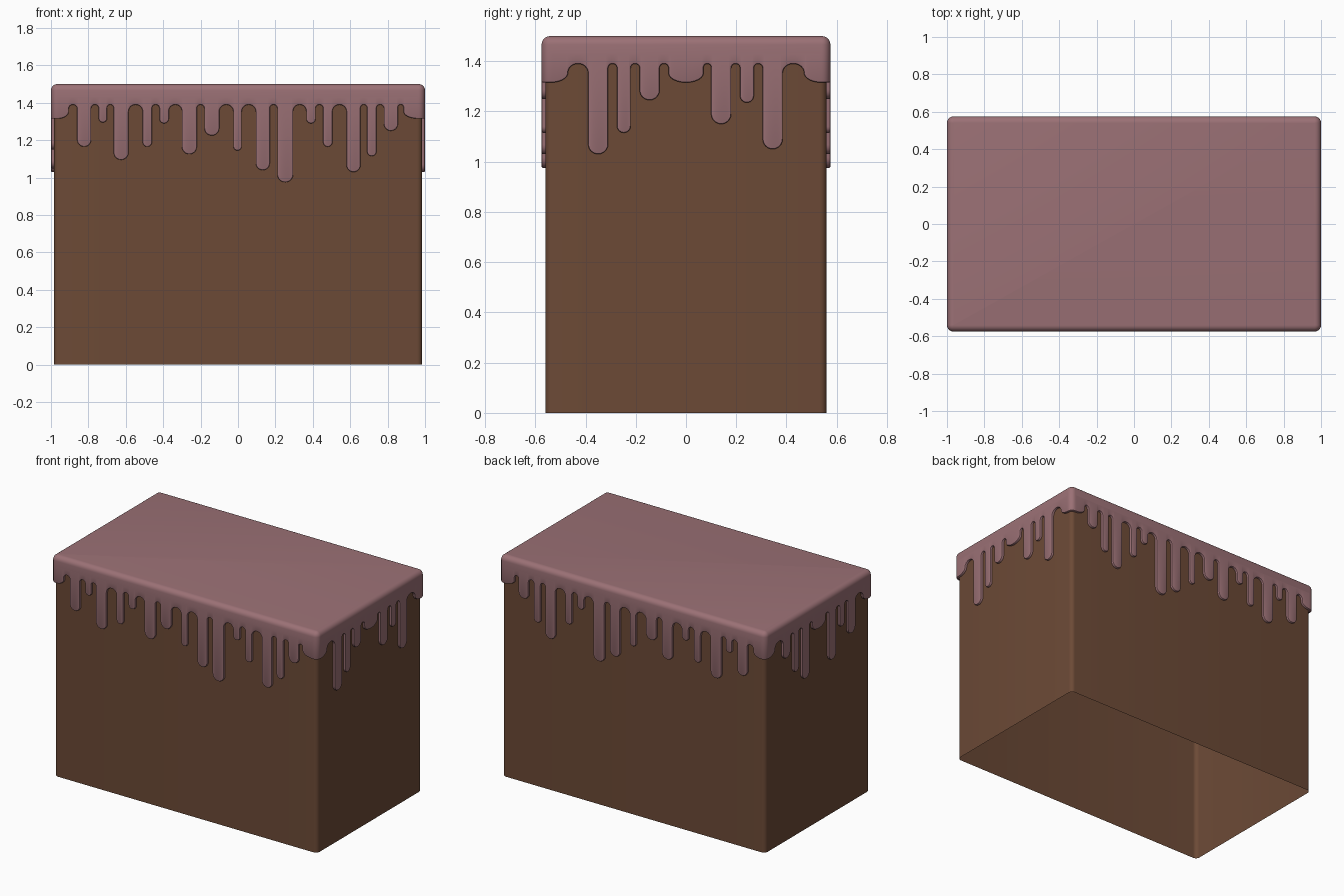
import bpy, bmesh
from math import sin, cos, pi, hypot
from mathutils import Vector

if "Cube" in bpy.data.objects:
    bpy.data.objects.remove(bpy.data.objects["Cube"])

HX, HY, R = 1.0, 0.575, 0.035      # icing half sizes and corner radius
TOP, SEAM, ARCH, LOBE = 1.5, 1.43, 1.39, 1.315
CORNER_STEPS = 6


def material(name, color):
    m = bpy.data.materials.new(name)
    m.diffuse_color = (*color, 1)
    m.use_nodes = True
    m.node_tree.nodes["Principled BSDF"].inputs["Base Color"].default_value = m.diffuse_color
    return m


def finish(bm, name, mat):
    bmesh.ops.remove_doubles(bm, verts=bm.verts, dist=1e-5)
    mesh = bpy.data.meshes.new(name)
    bm.to_mesh(mesh)
    bm.free()
    ob = bpy.data.objects.new(name, mesh)
    bpy.context.collection.objects.link(ob)
    mesh.materials.append(mat)
    bpy.ops.object.select_all(action='DESELECT')
    ob.select_set(True)
    bpy.context.view_layer.objects.active = ob
    bpy.ops.object.shade_smooth_by_angle(angle=0.7)
    return ob


def ring(hx, hy, r, z):
    """Rounded rectangle, counter-clockwise."""
    pts = []
    for k, (sx, sy) in enumerate([(1, -1), (1, 1), (-1, 1), (-1, -1)]):
        for i in range(CORNER_STEPS + 1):
            a = (k - 1 + i / CORNER_STEPS) * pi / 2
            pts.append((sx * (hx - r) + r * cos(a), sy * (hy - r) + r * sin(a), z))
    return pts


def loft(bm, rings):
    """Skin closed rings bottom to top and cap the last one."""
    rows = [[bm.verts.new(p) for p in pts] for pts in rings]
    n = len(rows[0])
    for a, b in zip(rows, rows[1:]):
        for i in range(n):
            j = (i + 1) % n
            bm.faces.new((a[i], a[j], b[j], b[i]))
    bm.faces.new(rows[-1])


# drips per side: (left edge, right edge, bottom height)
FRONT = [(-.86, -.785, 1.165), (-.745, -.70, 1.295), (-.665, -.585, 1.095),
         (-.51, -.46, 1.165), (-.42, -.37, 1.29), (-.30, -.22, 1.125),
         (-.18, -.10, 1.225), (-.025, .02, 1.145), (.095, .17, 1.04),
         (.21, .295, .975), (.365, .415, 1.29), (.455, .505, 1.165),
         (.58, .655, 1.03), (.69, .74, 1.115), (.78, .855, 1.25)]
GROUP_A = [(-.39, -.31, 1.03), (-.275, -.22, 1.115), (-.185, -.105, 1.245)]
GROUP_B = [(.10, .18, 1.15), (.215, .27, 1.235), (.305, .385, 1.05)]
CENTRE = [(-.07, .07, LOBE)]


def shift(drips, d):
    return [(a + d, b + d, z) for a, b, z in drips]


def flip(drips):
    return [(-b, -a, z) for a, b, z in reversed(drips)]


RIGHT = GROUP_A + CENTRE + GROUP_B
LEFT = shift(GROUP_B, -.49) + CENTRE + shift(GROUP_A, .49)


def arc(a, b, z, h, down, start=0, end=1, n=12):
    """Half ellipse between a and b; z is the extreme height."""
    pts = []
    for i in range(n + 1):
        t = pi * (start + (end - start) * i / n)
        base = z + h if down else z - h
        pts.append(((a + b) / 2 - (b - a) / 2 * cos(t), base + (-h if down else h) * sin(t)))
    return pts


def side_profile(half, drips, lobe_l, lobe_r):
    flat = half - R
    wl, wr = lobe_l + flat, flat - lobe_r
    pts = arc(lobe_l - 2 * wl, lobe_l, LOBE, .038, True, .5, 1)
    edges = [lobe_l] + [e for d in drips for e in d[:2]] + [lobe_r]
    for k in range(len(drips) + 1):
        a, b = edges[2 * k], edges[2 * k + 1]
        pts += arc(a, b, ARCH, min((b - a) / 2, .037), False)
        if k < len(drips):
            a, b, z = drips[k]
            pts += arc(a, b, z, min((b - a) / 2, (ARCH - z) / 2), True)
    return pts + arc(lobe_r, lobe_r + 2 * wr, LOBE, .038, True, 0, .5)


# walk once round the icing: outline in (distance, height)
sides = [(HX, FRONT, -.905, .885), (HY, RIGHT, -.47, .47),
         (HX, flip(FRONT), -.885, .905), (HY, flip(LEFT), -.47, .47)]
outline, s0, spans = [], 0.0, []
for half, drips, ll, lr in sides:
    flat = half - R
    spans.append((s0, 2 * flat))
    outline += [(s0 + t + flat, z) for t, z in side_profile(half, drips, ll, lr)]
    s0 += 2 * flat
    outline += [(s0 + R * pi / 2 * i / CORNER_STEPS, LOBE) for i in range(1, CORNER_STEPS)]
    s0 += R * pi / 2
clean = [outline[0]]
for p in outline[1:]:
    if hypot(p[0] - clean[-1][0], p[1] - clean[-1][1]) > 1e-5:
        clean.append(p)
outline = clean


def place(s, z, depth):
    """Wrap a distance round the rounded rectangle, sunk inwards by depth."""
    s %= s0
    starts = [(-HX + R, -HY), (HX, -HY + R), (HX - R, HY), (-HX, HY - R)]
    k = max(i for i in range(4) if s >= spans[i][0] - 1e-7)
    d, length = s - spans[k][0], spans[k][1]
    tan = Vector((round(cos(k * pi / 2)), round(sin(k * pi / 2))))
    out = Vector((tan.y, -tan.x))
    p = Vector(starts[k]) + tan * min(d, length)
    if d > length:
        a = (d - length) / R
        n = out * cos(a) + tan * sin(a)
        p = p - out * R + n * R
        out = n
    p -= out * depth
    return (p.x, p.y, z)


# icing: smooth cap plus dripping skirt with a rounded rim
icing = bmesh.new()
caps = [ring(HX, HY, R, SEAM)]
for i in range(7):
    a = i / 6 * pi / 2
    inset = .034 * (1 - cos(a))
    caps.append(ring(HX - inset, HY - inset, R - inset, TOP - .034 * (1 - sin(a))))
loft(icing, caps)

n = len(outline)
normals = []
for i in range(n):
    (xa, za), (xb, zb) = outline[i - 1], outline[(i + 1) % n]
    dx, dz = (xb - xa) % s0, zb - za
    if dx > s0 / 2:
        dx -= s0
    l = hypot(dx, dz)
    normals.append((-dz / l, dx / l))
rows = []
for inset, depth in [(.006, 0), (.0018, .0018), (0, .006), (0, .016)]:
    rows.append([icing.verts.new(place(s + nx * inset, z + nz * inset, depth))
                 for (s, z), (nx, nz) in zip(outline, normals)])
top = [icing.verts.new(place(s + nx * .006, SEAM, 0)) for (s, z), (nx, nz) in zip(outline, normals)]
for i in range(n):
    j = (i + 1) % n
    if (top[i].co - top[j].co).length > 1e-5:
        icing.faces.new((rows[0][i], rows[0][j], top[j], top[i]))
    for a, b in zip(rows, rows[1:]):
        icing.faces.new((b[i], b[j], a[j], a[i]))
finish(icing, "icing", material("icing_pink", (.33, .165, .18)))

# cake body: rounded walls, open underneath
body = bmesh.new()
loft(body, [ring(HX - .015, HY - .015, .028, 0), ring(HX - .015, HY - .015, .028, 1.46)])
finish(body, "cake_body", material("cake_brown", (.15, .068, .037)))
